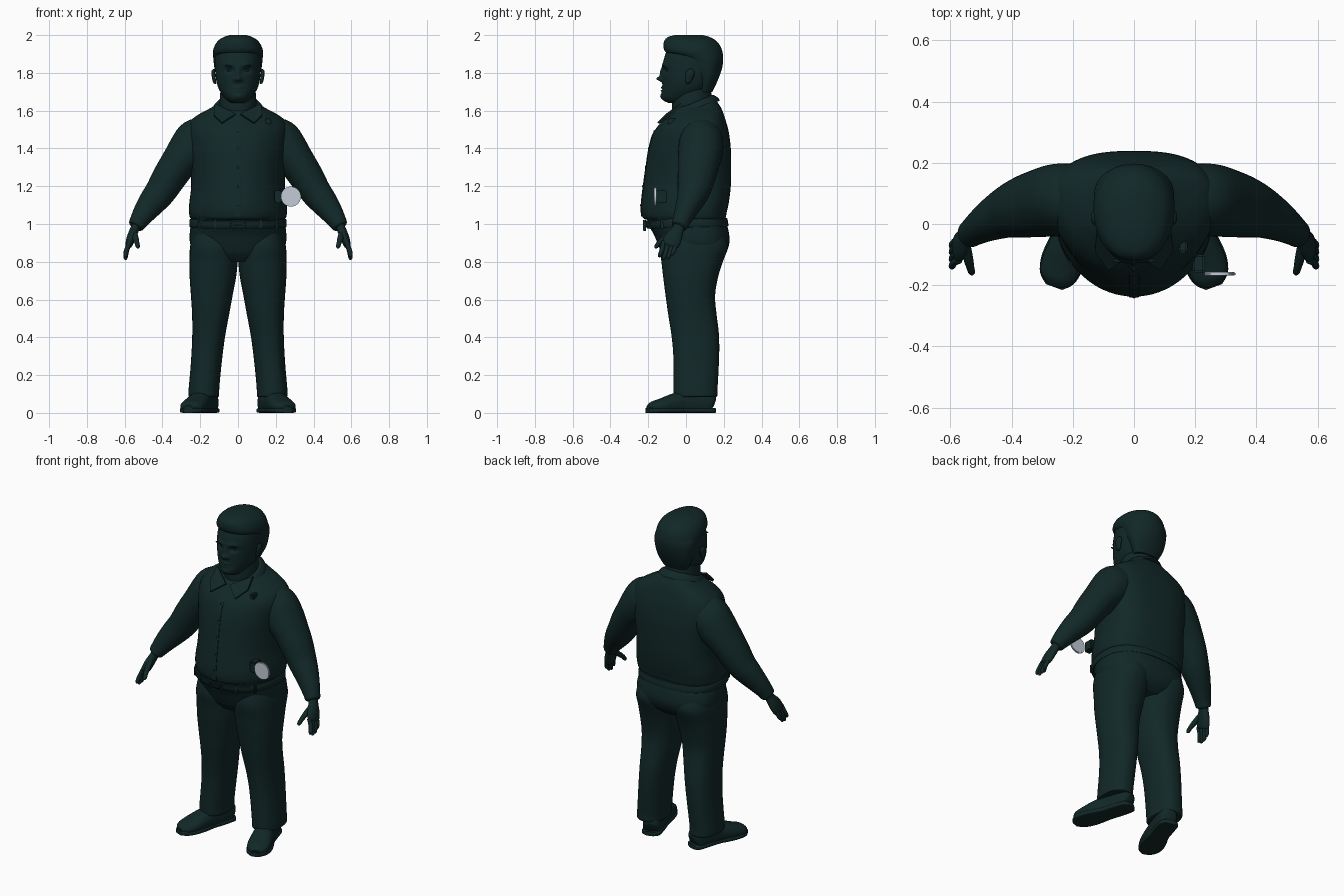
import bpy, bmesh, math
from mathutils import Vector


def material(name, rgb):
    m = bpy.data.materials.new(name)
    m.diffuse_color = (*rgb, 1)
    return m


DARK = material("dark teal", (0.006, 0.021, 0.021))
PALE = material("pale grey", (0.55, 0.60, 0.68))


def smooth_rows(rows, steps):
    """Catmull-Rom interpolation of rows of numbers."""
    out = []
    for i in range(len(rows) - 1):
        p = [rows[max(i - 1, 0)], rows[i], rows[i + 1], rows[min(i + 2, len(rows) - 1)]]
        for s in range(steps):
            t = s / steps
            out.append([0.5 * (2 * b + (c - a) * t + (2 * a - 5 * b + 4 * c - d) * t * t
                               + (3 * b - a - 3 * c + d) * t ** 3) for a, b, c, d in zip(*p)])
    return out + [list(rows[-1])]


def finish(bm, name, mat=DARK, mirror=False, angle=40):
    bmesh.ops.recalc_face_normals(bm, faces=bm.faces)
    me = bpy.data.meshes.new(name)
    bm.to_mesh(me)
    bm.free()
    ob = bpy.data.objects.new(name, me)
    bpy.context.collection.objects.link(ob)
    me.materials.append(mat)
    if mirror:
        ob.modifiers.new("Mirror", 'MIRROR')
    bpy.ops.object.select_all(action='DESELECT')
    ob.select_set(True)
    bpy.context.view_layer.objects.active = ob
    bpy.ops.object.shade_smooth_by_angle(angle=math.radians(angle))
    return ob


def skin(rings, name, **kw):
    bm = bmesh.new()
    vs = [[bm.verts.new(p) for p in r] for r in rings]
    n = len(vs[0])
    for a, b in zip(vs, vs[1:]):
        for i in range(n):
            bm.faces.new((a[i], a[(i + 1) % n], b[(i + 1) % n], b[i]))
    bm.faces.new(vs[0])
    bm.faces.new(vs[-1])
    return finish(bm, name, **kw)


def power(v, e):
    return math.copysign(abs(v) ** (2 / e), v)


def loft(name, rows, k=0.5, nf=2, nb=2, tilt=0, seg=48, steps=4, **kw):
    """Level sections: (z, centre x, half width, front y, back y)."""
    rings = []
    for z, cx, hw, yf, yb in smooth_rows(rows, steps):
        mid, ring = yf + (yb - yf) * k, []
        for i in range(seg):
            a = 2 * math.pi * i / seg
            c, s = math.cos(a), math.sin(a)
            e = nf if s < 0 else nb
            y = mid + (mid - yf if s < 0 else yb - mid) * power(s, e)
            ring.append((cx + hw * power(c, e), y, z + tilt * y))
        rings.append(ring)
    return skin(rings, name, **kw)


def tube(name, rows, ref=(0, 1, 0), seg=24, steps=4, n=2, **kw):
    """Path sections: (x, y, z, radius along ref, radius across), never below ground."""
    rows = smooth_rows(rows, steps)
    pts = [Vector(r[:3]) for r in rows]
    rings = []
    for i, r in enumerate(rows):
        t = (pts[min(i + 1, len(pts) - 1)] - pts[max(i - 1, 0)]).normalized()
        u = Vector(ref)
        u = (u - t * u.dot(t)).normalized()
        v = t.cross(u)
        ring = []
        for j in range(seg):
            a = 2 * math.pi * j / seg
            p = pts[i] + u * r[3] * power(math.cos(a), n) + v * r[4] * power(math.sin(a), n)
            ring.append((p.x, p.y, max(p.z, 0)))
        rings.append(ring)
    return skin(rings, name, **kw)


def box(name, loc, size, bevel=0.004, **kw):
    bm = bmesh.new()
    bmesh.ops.create_cube(bm, size=1)
    for v in bm.verts:
        v.co = Vector([c * s + l for c, s, l in zip(v.co, size, loc)])
    bmesh.ops.bevel(bm, geom=bm.edges[:], offset=bevel, segments=2, affect='EDGES')
    return finish(bm, name, **kw)


def ball(name, loc, size, **kw):
    bm = bmesh.new()
    bmesh.ops.create_uvsphere(bm, u_segments=20, v_segments=12, radius=1)
    for v in bm.verts:
        v.co = Vector([c * s + l for c, s, l in zip(v.co, size, loc)])
    return finish(bm, name, **kw)


# Head, with facial features pushed in and out of the surface
head = loft("head", [
    (1.640, 0, .040, -.090, .03), (1.655, 0, .060, -.120, .06), (1.68, 0, .081, -.129, .10),
    (1.72, 0, .104, -.125, .13), (1.76, 0, .115, -.125, .155), (1.80, 0, .120, -.125, .175),
    (1.84, 0, .122, -.124, .183), (1.88, 0, .122, -.115, .185), (1.92, 0, .115, -.10, .175),
    (1.96, 0, .090, -.07, .145), (1.985, 0, .05, -.03, .10)],
    k=.55, nf=2.2, seg=112, steps=6, angle=80)
FEATURES = [  # x, z, x spread, z spread, push in y
    (0, 1.768, .015, .013, -.030), (0, 1.80, .011, .026, -.014), (.019, 1.763, .009, .009, -.008),
    (.045, 1.813, .022, .013, .016), (.042, 1.842, .030, .010, -.008), (0, 1.722, .024, .006, -.010),
    (0, 1.707, .020, .006, -.009), (0, 1.714, .028, .003, .006), (0, 1.675, .022, .014, -.008)]
for v in head.data.vertices:
    if v.co.y < 0:
        x, z = abs(v.co.x), v.co.z
        v.co.y += sum(p * math.exp(-((x - fx) / sx) ** 2 - ((z - fz) / sz) ** 2)
                      for fx, fz, sx, sz, p in FEATURES)
ball("eye", (.045, -.094, 1.813), (.015, .012, .009), mirror=True)
ball("eyebrow", (.046, -.120, 1.838), (.024, .006, .005), mirror=True)
tube("ear", [(.118, .005, 1.745, .006, .004), (.124, .010, 1.752, .014, .008),
             (.129, .018, 1.782, .022, .010), (.131, .024, 1.808, .022, .009),
             (.126, .025, 1.820, .008, .004)], mirror=True)
loft("hair", [
    (1.70, 0, .080, .06, .140), (1.76, 0, .108, .05, .168), (1.82, 0, .124, .01, .190),
    (1.87, 0, .130, -.02, .197), (1.90, 0, .132, -.09, .195), (1.915, 0, .132, -.112, .192),
    (1.94, 0, .125, -.119, .183), (1.97, 0, .106, -.115, .160), (1.99, 0, .075, -.095, .125),
    (2.0, 0, .045, -.06, .09)], k=.55, nf=2.3, seg=64)
loft("neck", [(1.54, 0, .10, -.07, .14), (1.62, 0, .098, -.075, .14), (1.68, 0, .095, -.07, .135),
              (1.74, 0, .09, -.05, .13)])

# Shirt
loft("shirt_body", [
    (1.022, 0, .235, -.205, .195), (1.03, 0, .252, -.226, .209), (1.06, 0, .259, -.236, .215),
    (1.11, 0, .258, -.236, .226), (1.20, 0, .248, -.225, .237), (1.30, 0, .252, -.211, .239),
    (1.40, 0, .265, -.195, .237), (1.49, 0, .270, -.168, .226), (1.545, 0, .252, -.125, .211),
    (1.585, 0, .200, -.085, .198), (1.62, 0, .135, -.055, .183), (1.66, 0, .085, -.01, .155)],
    k=.62, nf=2, nb=2.7, seg=80)
loft("shirt_collar", [(1.578, 0, .135, -.105, .178), (1.597, 0, .133, -.102, .170),
                      (1.622, 0, .115, -.085, .145), (1.626, 0, .106, -.077, .135)],
     tilt=.42, steps=3)
bm = bmesh.new()
flap = [(.012, -.094, 1.578), (.085, -.142, 1.530), (.128, -.080, 1.572), (.122, -.02, 1.632)]
low = [bm.verts.new(p) for p in flap]
top = [bm.verts.new((x, y - .010, z + .007)) for x, y, z in flap]
bm.faces.new(low)
bm.faces.new(top)
for i in range(4):
    bm.faces.new((low[i], low[(i + 1) % 4], top[(i + 1) % 4], top[i]))
finish(bm, "collar_flap", mirror=True)
tube("button_strip", [(0, -.112, 1.55, .003, .016), (0, -.170, 1.485, .003, .016),
                      (0, -.196, 1.40, .003, .016), (0, -.212, 1.30, .003, .016),
                      (0, -.226, 1.20, .003, .016), (0, -.237, 1.10, .003, .016),
                      (0, -.235, 1.04, .003, .016)], n=4, seg=16)
for y, z in ((-.170, 1.49), (-.199, 1.40), (-.215, 1.30), (-.229, 1.20), (-.240, 1.10)):
    ball("shirt_button", (0, y, z), (.006, .003, .006))
tube("sleeve", [
    (.13, .085, 1.50, .09, .08), (.205, .082, 1.447, .115, .120), (.26, .077, 1.385, .118, .115),
    (.315, .067, 1.320, .110, .097), (.365, .055, 1.245, .100, .090), (.41, .040, 1.172, .086, .082),
    (.452, .020, 1.118, .072, .074), (.492, -.003, 1.065, .058, .062), (.525, -.025, 1.015, .047, .049),
    (.538, -.034, .990, .043, .042), (.542, -.037, .983, .030, .030)], seg=40, mirror=True)

# Hands
tube("palm", [(.533, -.03, 1.005, .028, .024), (.548, -.043, .97, .032, .024),
              (.564, -.065, .93, .046, .024), (.576, -.082, .895, .046, .020),
              (.579, -.088, .882, .034, .012)], mirror=True)
for i, (y, drop) in enumerate(((-.118, .060), (-.096, .074), (-.073, .070), (-.052, .052))):
    z = .897
    tube(f"finger_{i + 1}", [
        (.572, y, z + .01, .012, .012), (.588, y - .008, z - drop * .5, .012, .012),
        (.595, y - .020, z - drop, .011, .011), (.594, y - .026, z - drop - .012, .004, .004)],
        seg=12, mirror=True)
tube("thumb", [(.550, -.070, .955, .016, .016), (.542, -.112, .925, .016, .015),
               (.535, -.142, .900, .013, .013), (.530, -.158, .880, .011, .011),
               (.528, -.163, .872, .004, .004)], ref=(1, 0, 0), seg=14, mirror=True)

# Trousers and belt
loft("trouser_seat", [
    (.80, 0, .15, -.09, .16), (.84, 0, .225, -.125, .205), (.89, 0, .252, -.148, .228),
    (.94, 0, .256, -.168, .229), (.99, 0, .251, -.195, .219), (1.03, 0, .247, -.205, .208)],
    k=.55, nf=2.2, nb=2.5, seg=64)
loft("trouser_leg", [
    (.085, .181, .072, -.052, .152), (.09, .181, .081, -.064, .166), (.13, .180, .081, -.066, .167),
    (.22, .172, .081, -.066, .172), (.32, .163, .083, -.068, .176), (.42, .154, .088, -.078, .174),
    (.52, .145, .098, -.094, .162), (.62, .139, .110, -.108, .154), (.72, .133, .123, -.121, .170),
    (.80, .129, .127, -.130, .195), (.88, .128, .126, -.142, .222), (.95, .128, .11, -.13, .20)],
    nf=2.3, nb=2.3, mirror=True)
loft("belt", [(.983, 0, .252, -.202, .222), (.985, 0, .257, -.209, .225),
              (1.022, 0, .256, -.217, .219), (1.025, 0, .25, -.21, .21)],
     k=.55, nf=2.2, nb=2.5, tilt=.03, steps=2, seg=64)
for dx, dz, w, h in ((0, .024, .08, .010), (0, -.024, .08, .010), (-.036, 0, .010, .05),
                     (.036, 0, .010, .05), (0, 0, .045, .008)):
    box("belt_buckle", (dx, -.219, .993 + dz), (w, .016, h), bevel=.002)
for x, y in ((.12, -.187), (.205, -.125)):
    box("belt_loop", (x, y, 1.0), (.014, .02, .055), mirror=True)

# Shoes: rounded uppers on flat soles, toes turned out
tube("shoe_upper", [
    (.146, .142, .045, .03, .03), (.151, .125, .05, .065, .050), (.170, .06, .055, .068, .056),
    (.192, -.01, .052, .065, .058), (.214, -.07, .045, .055, .064), (.236, -.13, .036, .040, .067),
    (.252, -.175, .030, .030, .056), (.261, -.200, .025, .014, .026)],
    ref=(0, 0, 1), seg=32, n=2.3, mirror=True)
tube("shoe_sole", [
    (.144, .150, .013, .013, .028), (.150, .130, .013, .013, .054), (.170, .06, .013, .013, .058),
    (.192, -.01, .013, .013, .058), (.214, -.07, .013, .013, .068), (.236, -.13, .013, .013, .071),
    (.252, -.178, .013, .013, .058), (.262, -.206, .013, .013, .028)],
    ref=(0, 0, 1), seg=32, n=5, mirror=True)

# Chest badge and round plate on its side bracket
box("chest_badge", (.160, -.070, 1.543), (.030, .05, .032), bevel=.006)
box("plate_bracket", (.212, -.130, 1.145), (.040, .06, .065), bevel=.006)
bm = bmesh.new()
bmesh.ops.create_cone(bm, cap_ends=True, segments=40, radius1=.053, radius2=.053, depth=.011)
bmesh.ops.bevel(bm, geom=[e for e in bm.edges if abs(e.verts[0].co.z - e.verts[1].co.z) < 1e-6],
                offset=.004, segments=2, affect='EDGES')
for v in bm.verts:
    v.co = Vector((v.co.x + .28, v.co.z - .163, v.co.y + 1.145))
finish(bm, "round_plate", mat=PALE)
